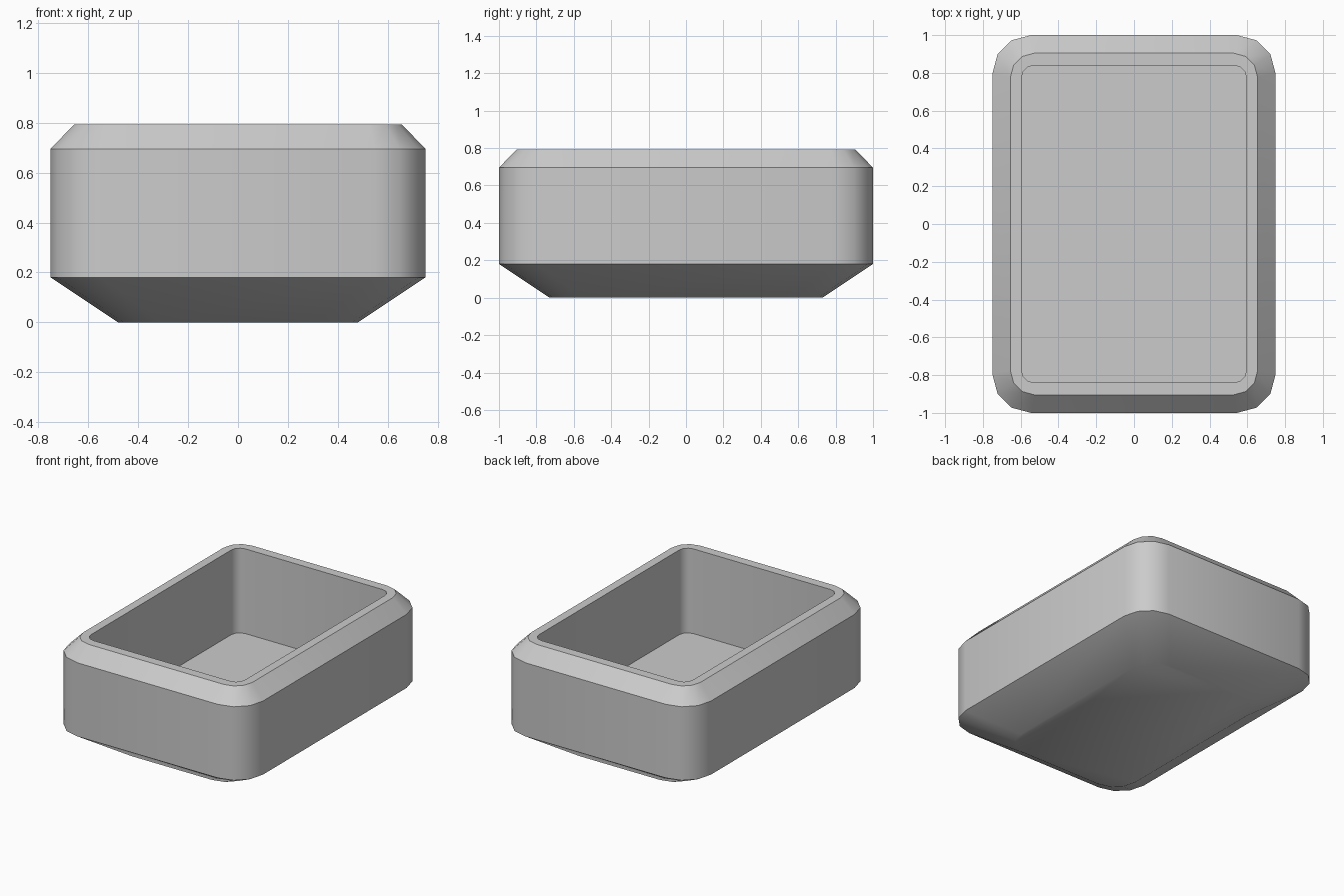
import bpy
import bmesh
from math import cos, sin, pi, radians

cube = bpy.data.objects.get("Cube")
if cube:
    bpy.data.objects.remove(cube)

CORNER_STEPS = 3


def rounded_ring(bm, half_x, half_y, radius, z):
    """Counter-clockwise rounded rectangle of vertices at height z."""
    ring = []
    for quarter, (sx, sy) in enumerate([(1, 1), (-1, 1), (-1, -1), (1, -1)]):
        for step in range(CORNER_STEPS + 1):
            a = (quarter + step / CORNER_STEPS) * pi / 2
            ring.append(bm.verts.new((sx * (half_x - radius) + radius * cos(a),
                                      sy * (half_y - radius) + radius * sin(a), z)))
    return ring


# Grey material
grey = bpy.data.materials.new("light grey")
grey.use_nodes = True
colour = (0.6, 0.6, 0.6, 1)
grey.diffuse_color = colour
grey.node_tree.nodes["Principled BSDF"].inputs["Base Color"].default_value = colour

# Tray sections: half width, half length, corner radius, height
sections = [
    (0.48, 0.73, 0.17, 0.0),       # underside
    (0.75, 1.0, 0.205, 0.18),      # bottom of outer wall
    (0.75, 1.0, 0.205, 0.695),     # top of outer wall
    (0.655, 0.905, 0.13, 0.793),   # outer rim
    (0.595, 0.84, 0.065, 0.793),   # inner rim
    (0.595, 0.84, 0.065, 0.2),     # inside floor
]

bm = bmesh.new()
rings = [rounded_ring(bm, *s) for s in sections]
for low, high in zip(rings, rings[1:]):
    for i in range(len(low)):
        j = (i + 1) % len(low)
        bm.faces.new((low[i], low[j], high[j], high[i]))
bm.faces.new(rings[0][::-1])
bm.faces.new(rings[-1])

mesh = bpy.data.meshes.new("tray")
bm.to_mesh(mesh)
bm.free()
mesh.materials.append(grey)
tray = bpy.data.objects.new("tray", mesh)
bpy.context.collection.objects.link(tray)

# Smooth corners, crisp ridges
bpy.ops.object.select_all(action="DESELECT")
tray.select_set(True)
bpy.context.view_layer.objects.active = tray
bpy.ops.object.shade_smooth_by_angle(angle=radians(35))
